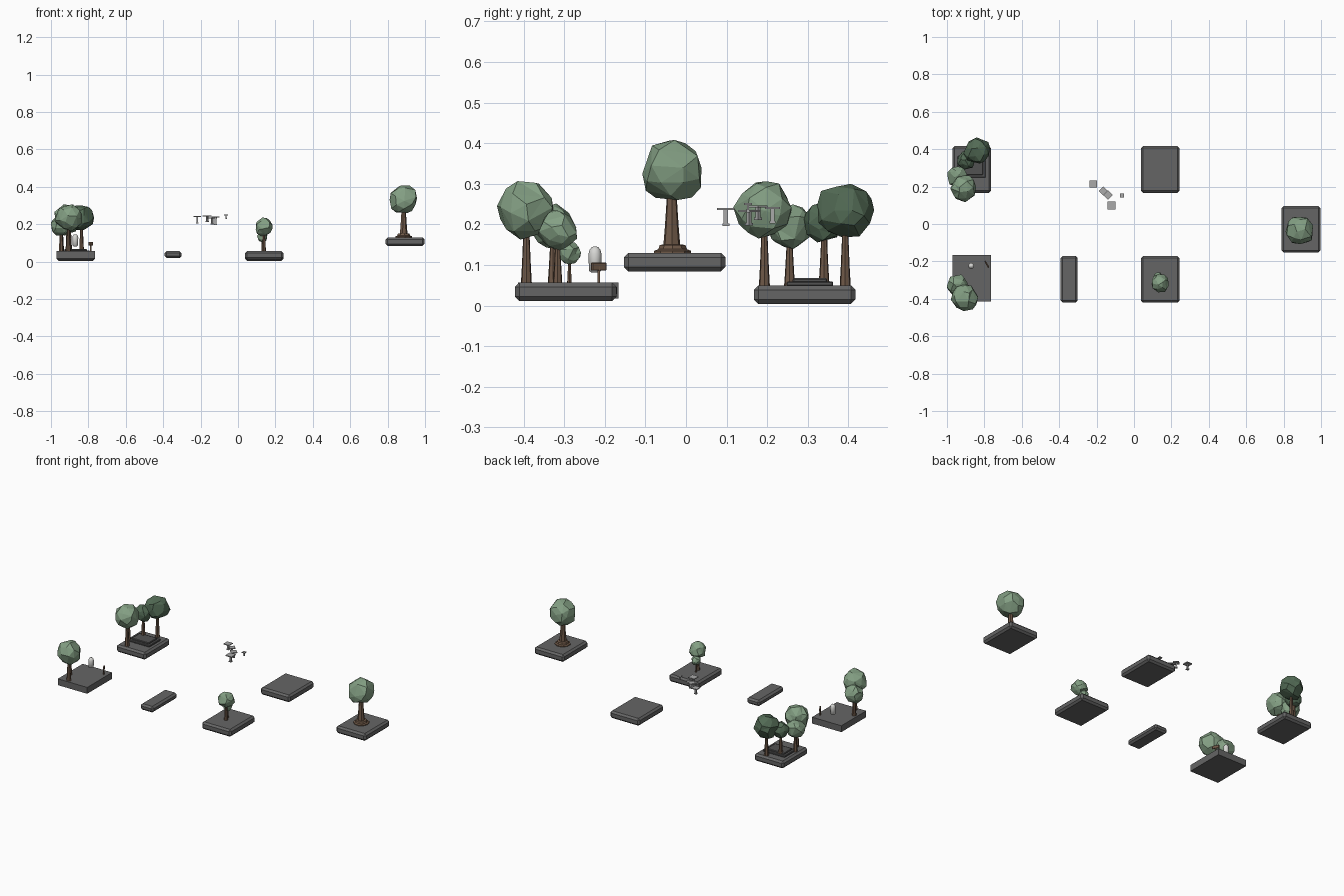
import bpy, bmesh, math, random
from mathutils import Matrix, Vector

random.seed(4)
cube = bpy.data.objects.get("Cube")
if cube:
    bpy.data.objects.remove(cube, do_unlink=True)


def material(name, color):
    m = bpy.data.materials.new(name)
    m.use_nodes = True
    m.diffuse_color = (*color, 1)
    m.node_tree.nodes["Principled BSDF"].inputs["Base Color"].default_value = (*color, 1)
    return m


STONE = material("stone grey", (0.13, 0.13, 0.13))
DARK_STONE = material("dark stone", (0.085, 0.085, 0.085))
LEAF = material("light leaf", (0.23, 0.35, 0.23))
DARK_LEAF = material("dark leaf", (0.085, 0.145, 0.09))
BARK = material("bark brown", (0.16, 0.10, 0.065))
PALE = material("pale grey", (0.40, 0.40, 0.40))
WHITE = material("soft white", (0.68, 0.68, 0.66))


def finish(name, bm, mat):
    bmesh.ops.recalc_face_normals(bm, faces=bm.faces)
    mesh = bpy.data.meshes.new(name)
    bm.to_mesh(mesh)
    bm.free()
    mesh.materials.append(mat)
    obj = bpy.data.objects.new(name, mesh)
    bpy.context.collection.objects.link(obj)
    return obj


def box(name, center, size, mat, bevel=0, turn=0):
    bm = bmesh.new()
    bmesh.ops.create_cube(bm, size=1)
    bm.transform(Matrix.Diagonal((*size, 1)))
    obj = finish(name, bm, mat)
    obj.location = center
    obj.rotation_euler.z = math.radians(turn)
    if bevel:
        mod = obj.modifiers.new("chamfer", "BEVEL")
        mod.width, mod.segments = bevel, 1
    return obj


def lathe(name, x, y, profile, sides, mat):
    """Stack rings of (radius, height) into a closed solid."""
    bm = bmesh.new()
    rings = []
    for r, z in profile:
        rings.append([bm.verts.new((x + r * math.cos(math.tau * i / sides),
                                    y + r * math.sin(math.tau * i / sides), z))
                      for i in range(sides)])
    for a, b in zip(rings, rings[1:]):
        for i in range(sides):
            j = (i + 1) % sides
            bm.faces.new((a[i], a[j], b[j], b[i]))
    bm.faces.new(rings[0])
    bm.faces.new(rings[-1])
    return finish(name, bm, mat)


def crown(name, center, radius, mat):
    bm = bmesh.new()
    bmesh.ops.create_icosphere(bm, subdivisions=2, radius=radius)
    bm.transform(Matrix.Rotation(random.uniform(0, 6), 4, Vector((1, 2, 3))))
    for v in bm.verts:
        v.co += Vector([random.uniform(-1, 1) for _ in range(3)]) * radius * 0.11
    obj = finish(name, bm, mat)
    obj.location = center
    obj.modifiers.new("coarse facets", "DECIMATE").ratio = 0.8
    return obj


def tree(name, x, y, ground, crown_z, radius, mat=LEAF, base=0.014):
    h = crown_z - ground
    lathe(name + "_trunk", x, y, [(base, ground - 0.004), (base * 0.8, ground + h * 0.25),
                                  (base * 0.6, ground + h * 0.6), (base * 0.5, crown_z)], 7, BARK)
    crown(name + "_crown", (x, y, crown_z), radius, mat)


# Floating stone platforms
for name, x, y, z, w, d in [("rear_left_platform", 0.14, 0.292, 0.027, 0.205, 0.25),
                            ("front_left_platform", 0.14, -0.296, 0.034, 0.205, 0.25),
                            ("far_left_platform", 0.893, -0.028, 0.107, 0.207, 0.25),
                            ("rear_right_platform", -0.868, 0.292, 0.027, 0.205, 0.25),
                            ("narrow_platform", -0.347, -0.295, 0.037, 0.09, 0.25)]:
    box(name, (x, y, z), (w, d, 0.046 if w > 0.1 else 0.038), STONE, 0.011)
box("front_right_platform", (-0.867, -0.29, 0.037), (0.205, 0.248, 0.04), STONE)

# Stepped plinth in the grove
box("plinth_base", (-0.868, 0.305, 0.054), (0.15, 0.115, 0.012), DARK_STONE, 0.003)
box("plinth_top", (-0.868, 0.305, 0.062), (0.12, 0.085, 0.011), DARK_STONE, 0.003)

# Grove trees
tree("grove_tall", -0.91, 0.193, 0.05, 0.236, 0.070)
tree("grove_side", -0.943, 0.255, 0.05, 0.193, 0.055)
tree("grove_dark", -0.90, 0.34, 0.05, 0.205, 0.049, DARK_LEAF)
tree("grove_dark_tall", -0.837, 0.392, 0.05, 0.236, 0.070, DARK_LEAF)

# Twin trees, hovering capsule and sign post
tree("twin_tall", -0.907, -0.393, 0.055, 0.236, 0.070)
tree("twin_short", -0.946, -0.327, 0.055, 0.194, 0.055)
capsule = lathe("capsule", -0.87, -0.224,
                [(0.009, 0.082), (0.015, 0.086), (0.016, 0.128), (0.013, 0.138),
                 (0.008, 0.144), (0.002, 0.146)], 12, WHITE)
for p in capsule.data.polygons:
    p.use_smooth = len(p.vertices) == 4
box("sign_post", (-0.787, -0.215, 0.074), (0.007, 0.007, 0.045), BARK)
box("sign_board", (-0.787, -0.215, 0.096), (0.008, 0.042, 0.02), BARK, 0.002, 30)

# Small double-crowned tree
tree("small_tree", 0.138, -0.316, 0.055, 0.185, 0.048, base=0.012)
tree("sapling", 0.13, -0.287, 0.055, 0.13, 0.027, base=0.006)

# Large tree in a round planter
lathe("planter", 0.885, -0.033, [(0.046, 0.126), (0.046, 0.135), (0.036, 0.139),
                                 (0.032, 0.149), (0.022, 0.151)], 9, BARK)
tree("large_tree", 0.885, -0.035, 0.145, 0.333, 0.076, base=0.022)

# Hovering stepping slabs on stems
for i, (x, y, z, size, turn) in enumerate([(-0.218, 0.213, 0.24, 0.038, 0),
                                           (-0.165, 0.177, 0.244, 0.034, -45),
                                           (-0.138, 0.155, 0.233, 0.036, -45),
                                           (-0.12, 0.098, 0.238, 0.043, 0),
                                           (-0.064, 0.153, 0.25, 0.02, 0)]):
    drop = size * 0.9
    box(f"slab_{i}", (x, y, z), (size, size, 0.005), PALE, 0, turn)
    box(f"slab_stem_{i}", (x, y, z - drop / 2), (size * 0.26, size * 0.26, drop), PALE, 0, turn)
    box(f"slab_foot_{i}", (x, y, z - drop), (size * 0.4, size * 0.4, 0.006), PALE, 0, turn)
